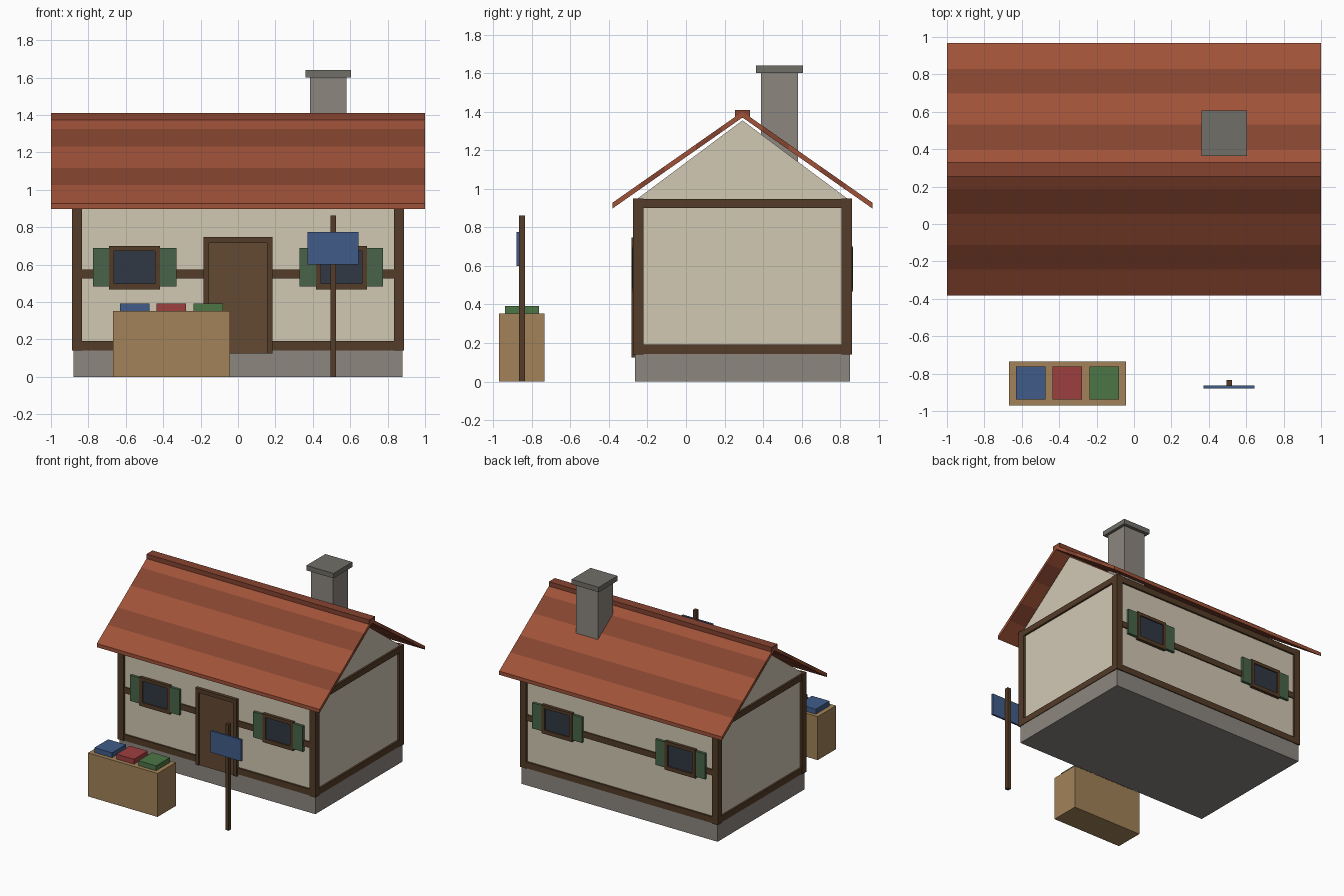
import bpy, bmesh

if "Cube" in bpy.data.objects:
    bpy.data.objects.remove(bpy.data.objects["Cube"])

CY = 0.293  # centre line of the house in y


def material(name, r, g, b):
    m = bpy.data.materials.new(name)
    lin = [(c / 255 / 12.92) if c < 11 else ((c / 255 + 0.055) / 1.055) ** 2.4 for c in (r, g, b)]
    m.diffuse_color = (*lin, 1)
    m.use_nodes = True
    m.node_tree.nodes["Principled BSDF"].inputs["Base Color"].default_value = m.diffuse_color
    return m


PLASTER = material("plaster", 210, 200, 180)
STONE = material("stone", 140, 134, 127)
CAP = material("cap_stone", 112, 110, 104)
TIMBER = material("timber", 84, 60, 40)
DOOR = material("door_wood", 100, 74, 50)
GLASS = material("glass", 48, 56, 68)
GREEN = material("shutter_green", 72, 100, 72)
TILE_A = material("tile_light", 160, 82, 56)
TILE_B = material("tile_dark", 134, 68, 48)
CRATE = material("crate_wood", 162, 130, 88)
BLUE = material("cloth_blue", 64, 92, 136)
RED = material("cloth_red", 158, 62, 62)
LEAF = material("cloth_green", 76, 118, 70)


def prism(name, outline, x0, x1, mat):
    """Extrude a (y, z) outline from x0 to x1."""
    bm = bmesh.new()
    face = bm.faces.new([bm.verts.new((x0, y, z)) for y, z in outline])
    out = bmesh.ops.extrude_face_region(bm, geom=[face])
    verts = [g for g in out["geom"] if isinstance(g, bmesh.types.BMVert)]
    bmesh.ops.translate(bm, verts=verts, vec=(x1 - x0, 0, 0))
    bmesh.ops.recalc_face_normals(bm, faces=bm.faces)
    me = bpy.data.meshes.new(name)
    bm.to_mesh(me)
    bm.free()
    me.materials.append(mat)
    ob = bpy.data.objects.new(name, me)
    bpy.context.collection.objects.link(ob)
    return ob


def box(name, x, y, z, mat):
    """Box from (min, max) pairs."""
    return prism(name, [(y[0], z[0]), (y[1], z[0]), (y[1], z[1]), (y[0], z[1])], x[0], x[1], mat)


def facade(side, d0, d1):
    """y range between two distances from the centre line, side -1 front, +1 back."""
    return sorted((CY + side * d0, CY + side * d1))


# Stone base, plaster walls and gable
box("foundation", (-0.88, 0.88), (CY - 0.558, CY + 0.558), (0, 0.145), STONE)
W = 0.55
prism("walls", [(CY - W, 0.14), (CY + W, 0.14), (CY + W, 0.945), (CY, 1.355), (CY - W, 0.945)],
      -0.87, 0.87, PLASTER)

# Timber frame
for s in (-1, 1):
    tag = "front" if s < 0 else "back"
    for sx in (-1, 1):
        box(f"{tag}_corner_post", sorted((sx * 0.835, sx * 0.888)), facade(s, 0.513, 0.568),
            (0.14, 0.95), TIMBER)
    for part, z, depth in (("sill_beam", (0.142, 0.192), 0.565), ("mid_beam", (0.525, 0.573), 0.560),
                           ("top_beam", (0.90, 0.948), 0.565)):
        box(f"{tag}_{part}", (-0.84, 0.84), facade(s, 0.53, depth), z, TIMBER)
    for part, z in (("sill_beam", (0.142, 0.192)), ("top_beam", (0.90, 0.948))):
        box(f"side_{part}", sorted((s * 0.85, s * 0.885)), (CY - 0.52, CY + 0.52), z, TIMBER)


def window(tag, cx, s):
    """Glass, four frame bars and two shutters."""
    bar = facade(s, 0.545, 0.574)
    box(f"{tag}_glass", (cx - 0.115, cx + 0.115), facade(s, 0.54, 0.565), (0.49, 0.68), GLASS)
    box(f"{tag}_lintel", (cx - 0.137, cx + 0.137), bar, (0.674, 0.70), TIMBER)
    box(f"{tag}_sill", (cx - 0.137, cx + 0.137), bar, (0.468, 0.50), TIMBER)
    for k in (-1, 1):
        box(f"{tag}_jamb", sorted((cx + k * 0.11, cx + k * 0.137)), bar, (0.50, 0.674), TIMBER)
        box(f"{tag}_shutter", sorted((cx + k * 0.137, cx + k * 0.223)), facade(s, 0.545, 0.571),
            (0.483, 0.69), GREEN)


for s, tag in ((-1, "front_window"), (1, "back_window")):
    for cx in (-0.553, 0.553):
        window(tag, cx, s)

# Door with frame
box("door", (-0.157, 0.157), facade(-1, 0.54, 0.567), (0.125, 0.72), DOOR)
box("door_head", (-0.185, 0.185), facade(-1, 0.54, 0.576), (0.715, 0.748), TIMBER)
for k in (-1, 1):
    box("door_jamb", sorted((k * 0.155, k * 0.185)), facade(-1, 0.54, 0.576), (0.125, 0.715), TIMBER)

# Roof: striped bands on both slopes plus ridge beam
SLOPE, TOP, T = 0.70, 1.40, 0.03
cuts = [0, 0.105, 0.24, 0.405, 0.535, 0.675]
for s in (-1, 1):
    for i, (a, b) in enumerate(zip(cuts, cuts[1:])):
        za, zb = TOP - SLOPE * a, TOP - SLOPE * b
        prism("roof_band", [(CY + s * a, za), (CY + s * b, zb), (CY + s * b, zb - T), (CY + s * a, za - T)],
              -1, 1, TILE_B if i % 2 else TILE_A)
box("roof_ridge", (-1, 1), (CY - 0.038, CY + 0.038), (1.368, 1.41), TILE_B)

# Chimney
box("chimney", (0.385, 0.58), (0.388, 0.58), (1.10, 1.605), STONE)
box("chimney_cap", (0.36, 0.603), (0.363, 0.606), (1.60, 1.64), CAP)

# Market stall with three trays of goods
box("stall", (-0.668, -0.043), (-0.97, -0.735), (0, 0.353), CRATE)
for cx, mat in ((-0.553, BLUE), (-0.356, RED), (-0.158, LEAF)):
    box("goods", (cx - 0.079, cx + 0.079), (-0.938, -0.762), (0.35, 0.393), mat)

# Sign on a post
box("sign_post", (0.494, 0.524), (-0.867, -0.835), (0, 0.862), TIMBER)
box("sign_board", (0.371, 0.645), (-0.88, -0.864), (0.60, 0.776), BLUE)
